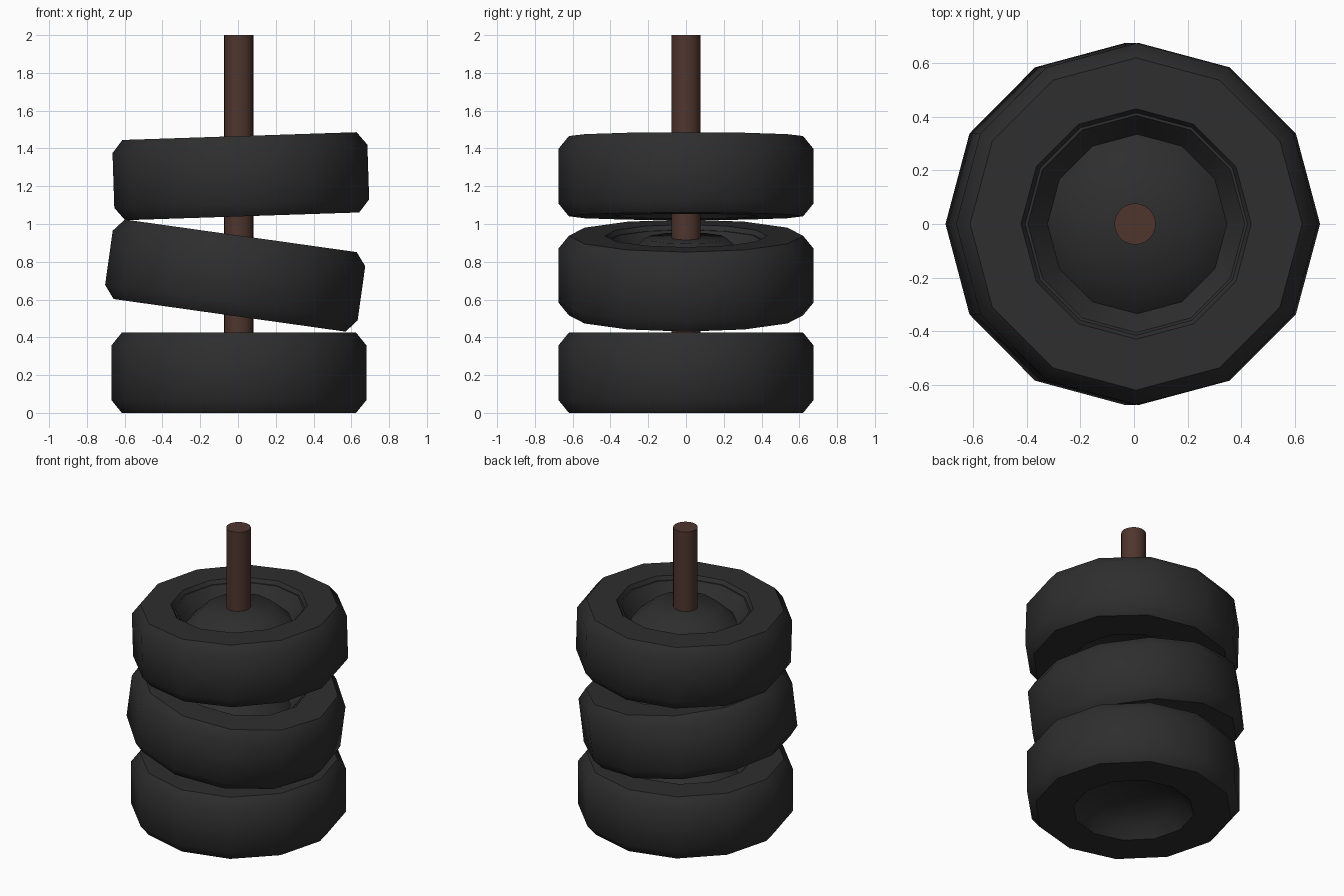
import bpy, bmesh, math

if "Cube" in bpy.data.objects:
    bpy.data.objects.remove(bpy.data.objects["Cube"])


def material(name, color):
    m = bpy.data.materials.new(name)
    m.diffuse_color = (*color, 1)
    m.use_nodes = True
    m.node_tree.nodes["Principled BSDF"].inputs["Base Color"].default_value = m.diffuse_color
    return m


RUBBER = material("black_rubber", (0.027, 0.027, 0.027))
BROWN = material("brown_post", (0.078, 0.036, 0.027))


def lathe(name, profile, sides, mat, loc, tilt=0.0, smooth=45):
    """Spin (radius, z) points around z; radius 0 makes a pole."""
    bm = bmesh.new()
    rings = []
    for r, z in profile:
        if r == 0:
            rings.append([bm.verts.new((0, 0, z))] * sides)
        else:
            rings.append([bm.verts.new((r * math.cos(math.tau * i / sides),
                                        r * math.sin(math.tau * i / sides), z))
                          for i in range(sides)])
    for a, b in zip(rings, rings[1:]):
        for i in range(sides):
            j = (i + 1) % sides
            bm.faces.new(list(dict.fromkeys((a[i], a[j], b[j], b[i]))))
    bmesh.ops.recalc_face_normals(bm, faces=bm.faces)
    mesh = bpy.data.meshes.new(name)
    bm.to_mesh(mesh)
    bm.free()
    mesh.materials.append(mat)
    ob = bpy.data.objects.new(name, mesh)
    bpy.context.collection.objects.link(ob)
    ob.location = loc
    ob.rotation_euler = (0, math.radians(tilt), 0)
    bpy.ops.object.select_all(action='DESELECT')
    ob.select_set(True)
    bpy.context.view_layer.objects.active = ob
    bpy.ops.object.shade_smooth_by_angle(angle=math.radians(smooth))
    return ob


# Tyre profile about its middle: hollow underside, tread, rim step, raised hub
H = 0.2125
tyre = [(0, -H + 0.15), (0.22, -H + 0.13), (0.32, -H + 0.07), (0.38, -H),
        (0.62, -H), (0.675, -0.145), (0.675, 0.145), (0.62, H),
        (0.43, H), (0.415, H - 0.025), (0.405, H - 0.025),
        (0.335, H - 0.12), (0.215, H - 0.012), (0, H - 0.012)]

lathe("bottom_tyre", tyre, 12, RUBBER, (0.005, 0, H))
lathe("middle_tyre", tyre, 12, RUBBER, (-0.015, 0, 0.727), 8)
lathe("top_tyre", tyre, 12, RUBBER, (0.015, 0, 1.253), -1.9)

# Post through the stack
lathe("post", [(0, 0.2), (0.077, 0.2), (0.077, 2.0), (0, 2.0)], 24, BROWN, (0.004, 0, 0))
